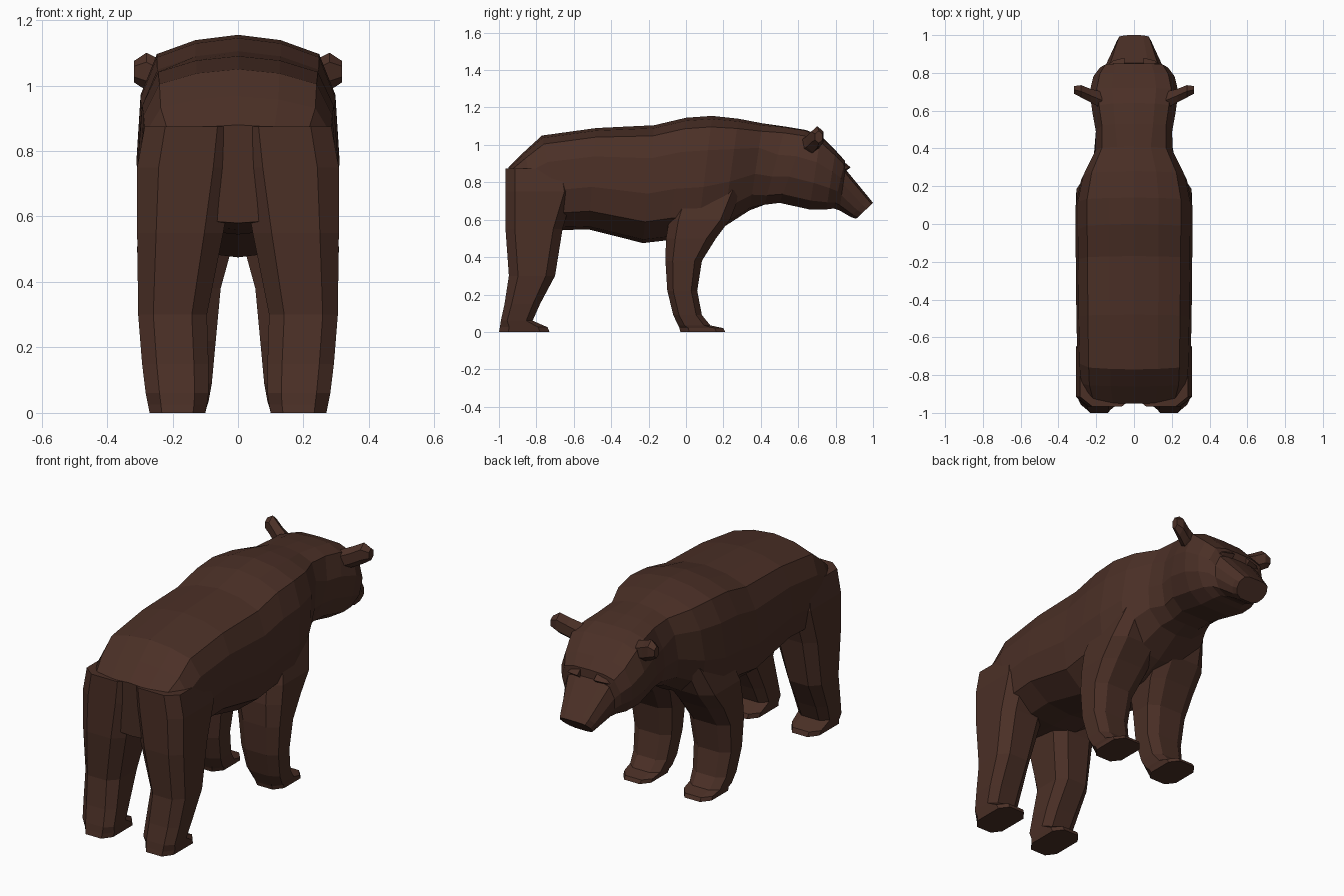
import bpy, bmesh

if "Cube" in bpy.data.objects:
    bpy.data.objects.remove(bpy.data.objects["Cube"])

COLOUR = (0.07, 0.029, 0.0195, 1)
fur = bpy.data.materials.new("dark brown fur")
fur.use_nodes = True
fur.diffuse_color = COLOUR
bsdf = fur.node_tree.nodes["Principled BSDF"]
bsdf.inputs["Base Color"].default_value = COLOUR
bsdf.inputs["Roughness"].default_value = 0.9


def loft(name, rings, mirror=False):
    """Skin closed rings of equal length and cap both ends."""
    bm = bmesh.new()
    loops = [[bm.verts.new(p) for p in ring] for ring in rings]
    n = len(loops[0])
    for a, b in zip(loops, loops[1:]):
        for i in range(n):
            j = (i + 1) % n
            bm.faces.new((a[i], a[j], b[j], b[i]))
    bm.faces.new(loops[0])
    bm.faces.new(loops[-1])
    bmesh.ops.recalc_face_normals(bm, faces=bm.faces)
    mesh = bpy.data.meshes.new(name)
    bm.to_mesh(mesh)
    bm.free()
    mesh.materials.append(fur)
    obj = bpy.data.objects.new(name, mesh)
    bpy.context.collection.objects.link(obj)
    if mirror:
        mod = obj.modifiers.new("Mirror", "MIRROR")
        mod.use_mirror_merge = False
    return obj


def section(shape, y_top, z_top, y_low, z_low, half):
    """Symmetric slanted cross-section from a half outline (x, height)."""
    right = [(x * half, y_low + (y_top - y_low) * t, z_low + (z_top - z_low) * t)
             for x, t in shape]
    left = [(-x, y, z) for x, y, z in right[-2:0:-1]]
    return right + left


def leg_ring(z, back, front, inner, outer):
    """Rectangle with cut corners, level at height z."""
    cx, cy = 0.22 * (outer - inner), 0.2 * min(front - back, 0.25)
    return [(inner + cx, back, z), (outer - cx, back, z),
            (outer, back + cy, z), (outer, front - cy, z),
            (outer - cx, front, z), (inner + cx, front, z),
            (inner, front - cy, z), (inner, back + cy, z)]


# Trunk, neck and head in one skin
BODY = [(0, 1), (.42, .975), (.8, .91), (.96, .72), (1, .42), (.9, .18), (.5, .03), (0, 0)]
HEAD = [(0, 1), (.5, .99), (.84, .92), (1, .64), (.96, .36), (.76, .12), (.42, 0), (0, 0)]
trunk = [
    (-.95, .88, -.935, .58, .265),
    (-.86, .968, -.8, .56, .295),
    (-.77, 1.05, -.66, .545, .30),
    (-.48, 1.09, -.52, .548, .305),
    (-.17, 1.105, -.23, .475, .308),
    (0, 1.145, -.1, .49, .31),
    (.14, 1.155, .06, .5, .31),
    (.28, 1.14, .2, .56, .28),
    (.41, 1.115, .34, .65, .212),
]
head = [
    (.53, 1.098, .42, .68, .202),
    (.64, 1.08, .5, .69, .22),
    (.72, 1.05, .66, .655, .235),
    (.80, .97, .75, .655, .215),
    (.85, .915, .79, .66, .18),
    (.852, .87, .82, .65, .15),
    (.98, .715, .88, .615, .102),
    (1.0, .69, .91, .605, .092),
]
loft("body_and_head", [section(BODY, *s) for s in trunk] + [section(HEAD, *s) for s in head])

# Hind legs, from sole to buttock
loft("hind_legs", [leg_ring(*r) for r in [
    (0, -1.0, -.73, .10, .27),
    (.025, -.995, -.74, .095, .275),
    (.06, -.99, -.82, .09, .282),
    (.15, -.97, -.78, .09, .293),
    (.3, -.947, -.70, .095, .305),
    (.55, -.965, -.66, .045, .308),
    (.75, -.965, -.60, .01, .308),
    (.875, -.965, -.62, .0, .285),
]], mirror=True)

# Front legs, from sole to shoulder
loft("front_legs", [leg_ring(*r) for r in [
    (0, -.03, .21, .10, .27),
    (.02, -.035, .20, .095, .27),
    (.035, -.042, .13, .09, .275),
    (.09, -.068, .085, .08, .283),
    (.22, -.10, .06, .068, .295),
    (.38, -.11, .085, .053, .305),
    (.5, -.107, .16, .02, .308),
    (.6, -.09, .235, .005, .305),
    (.76, -.04, .30, .05, .26),
]], mirror=True)


# Ears, pointing outwards from the top of the head
def ear_ring(x, y0, y1, z0, z1):
    ym, dz = (y0 + y1) / 2, (z1 - z0) / 4
    return [(x, ym, z0), (x, y1, z0 + dz), (x, y1, z1 - dz),
            (x, ym, z1), (x, y0, z1 - dz), (x, y0, z0 + dz)]


loft("ears", [ear_ring(*r) for r in [
    (.17, .61, .70, .94, 1.05),
    (.23, .645, .715, .96, 1.075),
    (.28, .67, .735, .985, 1.10),
    (.318, .69, .73, 1.01, 1.075),
]], mirror=True)

# Brow ridges over the eyes
loft("brow_ridges", [
    [(x, y, z), (x, y + .03, z - .025), (x, y + .005, z - .045), (x, y - .04, z - .02)]
    for x, y, z in [(.05, .85, .905), (.11, .835, .9), (.165, .79, .885)]
], mirror=True)
